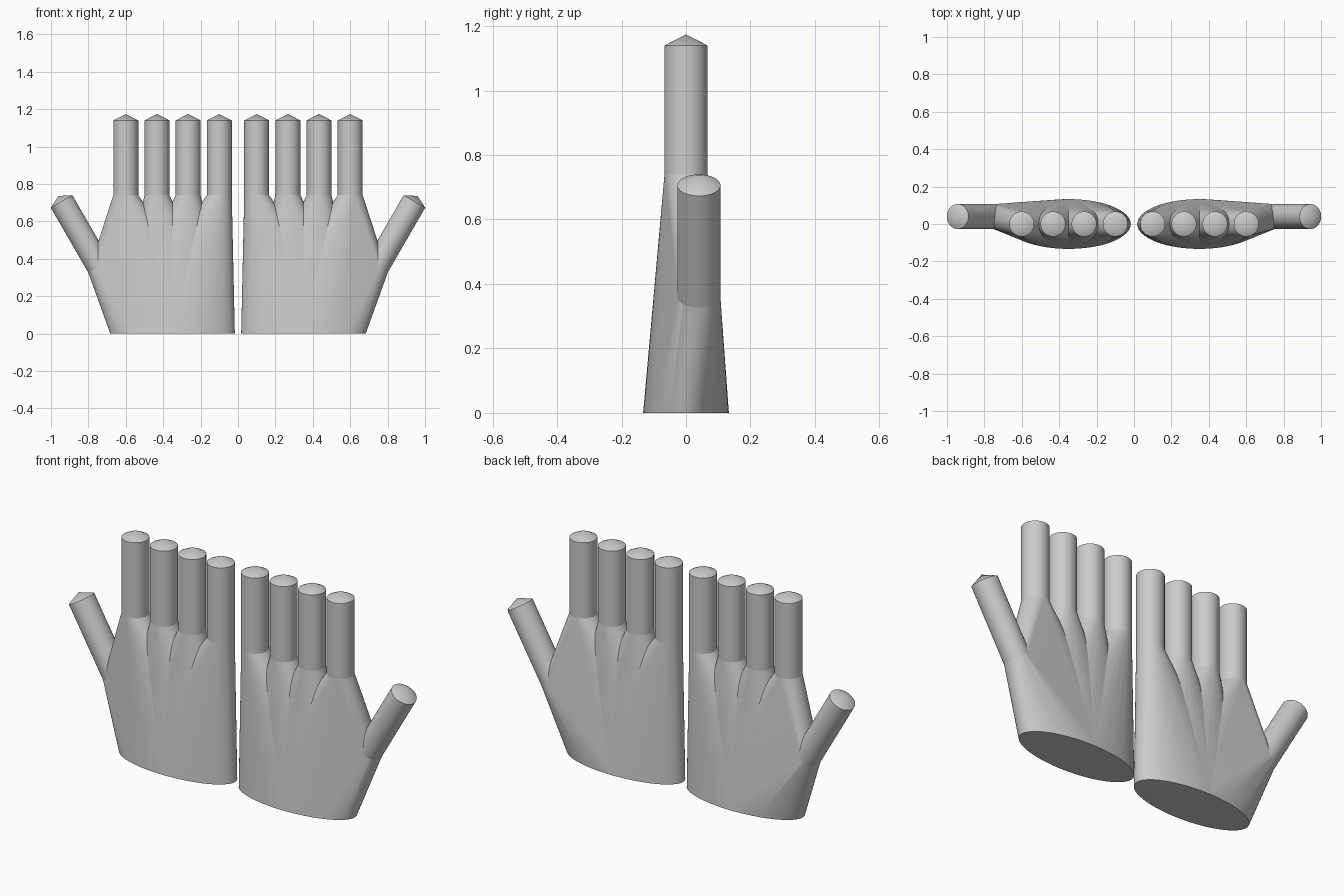
import bpy, bmesh, math
from mathutils import Vector, Matrix

if "Cube" in bpy.data.objects:
    bpy.data.objects.remove(bpy.data.objects["Cube"])

N = 64
R = 0.0667          # finger radius
LENGTH = 0.4        # finger length
TIP = 0.034         # height of the conical tip
FINGER_X = (0.1, 0.267, 0.433, 0.6)
KNUCKLE_Z = 0.74


def ring(matrix, rx, ry):
    return [matrix @ Vector((rx * math.cos(2 * math.pi * i / N),
                             ry * math.sin(2 * math.pi * i / N), 0)) for i in range(N)]


def hull(name, points, side):
    # convex solid around the given points, mirrored for the left hand
    bm = bmesh.new()
    for p in points:
        bm.verts.new((p.x * side, p.y, p.z))
    res = bmesh.ops.convex_hull(bm, input=bm.verts)
    junk = [v for v in bm.verts if not v.link_faces]
    bmesh.ops.delete(bm, geom=junk, context='VERTS')
    bmesh.ops.dissolve_limit(bm, angle_limit=0.0005, verts=bm.verts, edges=bm.edges)
    bmesh.ops.recalc_face_normals(bm, faces=bm.faces)
    me = bpy.data.meshes.new(name)
    bm.to_mesh(me)
    bm.free()
    ob = bpy.data.objects.new(name, me)
    bpy.context.collection.objects.link(ob)
    bpy.ops.object.select_all(action='DESELECT')
    ob.select_set(True)
    bpy.context.view_layer.objects.active = ob
    bpy.ops.object.shade_smooth_by_angle(angle=math.radians(20))


def digit(name, base, side):
    # straight cylinder with a shallow cone on its end
    top = base @ Matrix.Translation((0, 0, LENGTH))
    apex = base @ Vector((0, 0, LENGTH + TIP))
    hull(name, ring(base, R, R) + ring(top, R, R) + [apex], side)


wrist = ring(Matrix.Translation((0.35, 0, 0)), 0.333, 0.133)
thumb_base = Matrix.Translation((0.743, 0.04, 0.36)) @ Matrix.Rotation(math.radians(30), 4, 'Y')

for side, label in ((1, "right"), (-1, "left")):
    # fingers, each with a palm section running down to the wrist
    for i, x in enumerate(FINGER_X):
        base = Matrix.Translation((x, 0, KNUCKLE_Z))
        digit(f"{label}_finger_{i + 1}", base, side)
        hull(f"{label}_palm_section_{i + 1}", wrist + ring(base, R, R), side)
    # thumb and the web joining it to the outer finger
    digit(f"{label}_thumb", thumb_base, side)
    outer = ring(Matrix.Translation((FINGER_X[-1], 0, KNUCKLE_Z)), R, R)
    hull(f"{label}_thumb_web", wrist + outer + ring(thumb_base, R, R), side)
